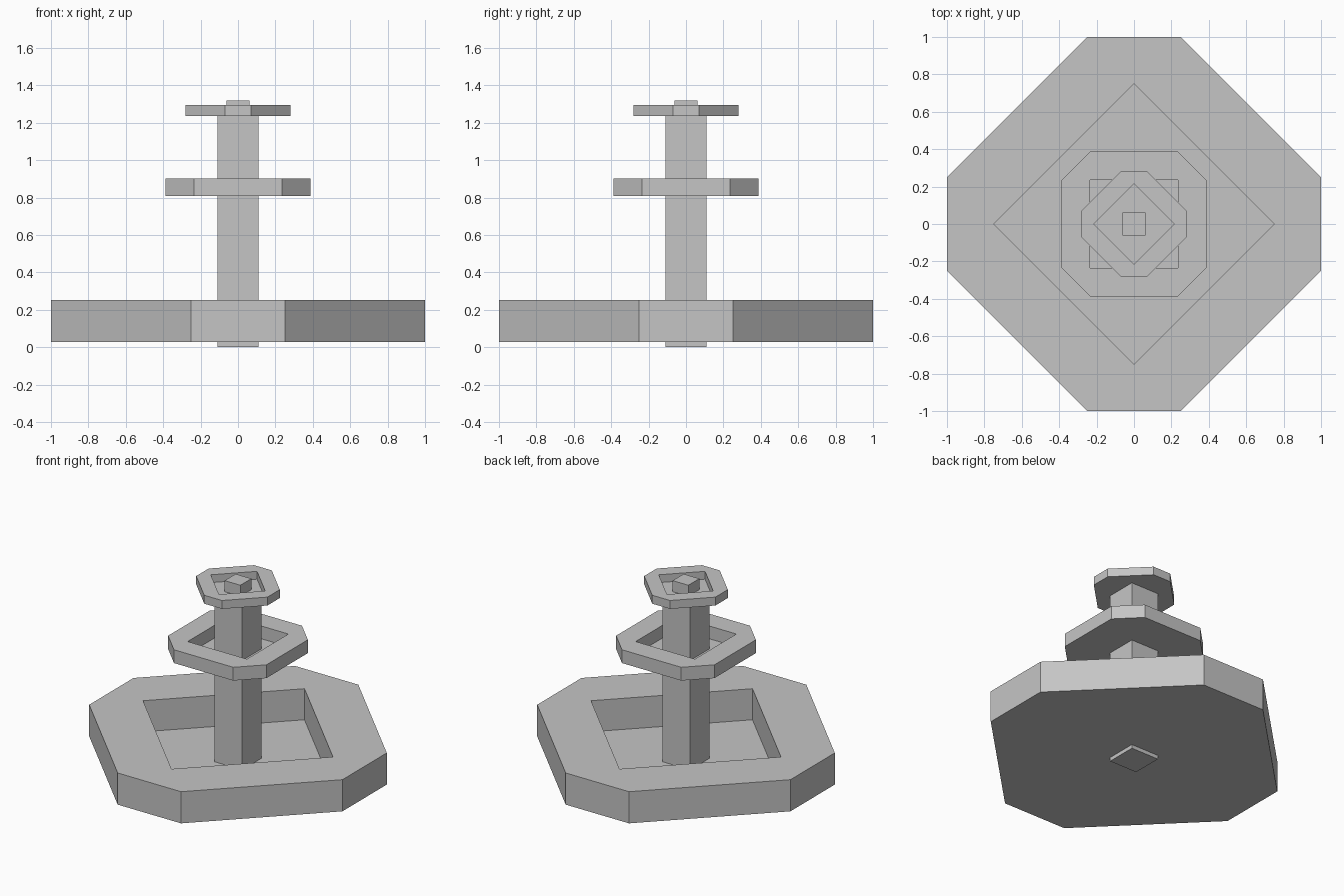
import bpy, bmesh
from mathutils import Matrix, Vector
from math import pi

old = bpy.data.objects.get("Cube")
if old:
    bpy.data.objects.remove(old, do_unlink=True)

stone = bpy.data.materials.new("grey_stone")
stone.use_nodes = True
stone.diffuse_color = (0.56, 0.56, 0.56, 1)
stone.node_tree.nodes["Principled BSDF"].inputs["Base Color"].default_value = (0.56, 0.56, 0.56, 1)


def finish(name, bm):
    bmesh.ops.recalc_face_normals(bm, faces=bm.faces)
    mesh = bpy.data.meshes.new(name)
    bm.to_mesh(mesh)
    bm.free()
    mesh.materials.append(stone)
    bpy.context.collection.objects.link(bpy.data.objects.new(name, mesh))


def ring(bm, points, z):
    """Repeat the given points in four quarter turns at height z."""
    return [bm.verts.new(Matrix.Rotation(k * pi / 2, 3, 'Z') @ Vector((x, y, z)))
            for k in range(4) for x, y in points]


def walls(bm, low, high):
    n = len(low)
    for i in range(n):
        j = (i + 1) % n
        bm.faces.new((low[i], low[j], high[j], high[i]))


def basin(name, reach, half_side, hole, square, bottom, top):
    """Eight-sided tray with a four-sided well, either square or diamond."""
    bm = bmesh.new()
    outline = [(reach, -half_side), (reach, half_side)]
    corner = [(hole, hole if square else 0)]
    out_low, out_high = ring(bm, outline, bottom), ring(bm, outline, top)
    well_low, well_high = ring(bm, corner, bottom + 0.004), ring(bm, corner, top)
    walls(bm, out_low, out_high)
    walls(bm, well_low, well_high)
    bm.faces.new(out_low)
    bm.faces.new(well_low)
    # Flat rim: a triangle at each well corner and a quad along each well side
    for k in range(4):
        a, b, c = (out_high[(2 * k + square + i) % 8] for i in range(3))
        here, after = well_high[k], well_high[(k + 1) % 4]
        bm.faces.new((a, b, here))
        bm.faces.new((b, c, after, here))
    finish(name, bm)


def post(name, half, bottom, top):
    """Square upright block."""
    bm = bmesh.new()
    low, high = ring(bm, [(half, half)], bottom), ring(bm, [(half, half)], top)
    walls(bm, low, high)
    bm.faces.new(low)
    bm.faces.new(high)
    finish(name, bm)


# Stacked trays
basin("lower_basin", 1.0, 0.25, 0.75, False, 0.027, 0.253)
basin("middle_basin", 0.388, 0.234, 0.234, True, 0.808, 0.903)
basin("upper_basin", 0.281, 0.07, 0.215, False, 1.235, 1.295)

# Central supports
post("column", 0.11, 0.0, 1.236)
post("finial", 0.062, 1.236, 1.318)
